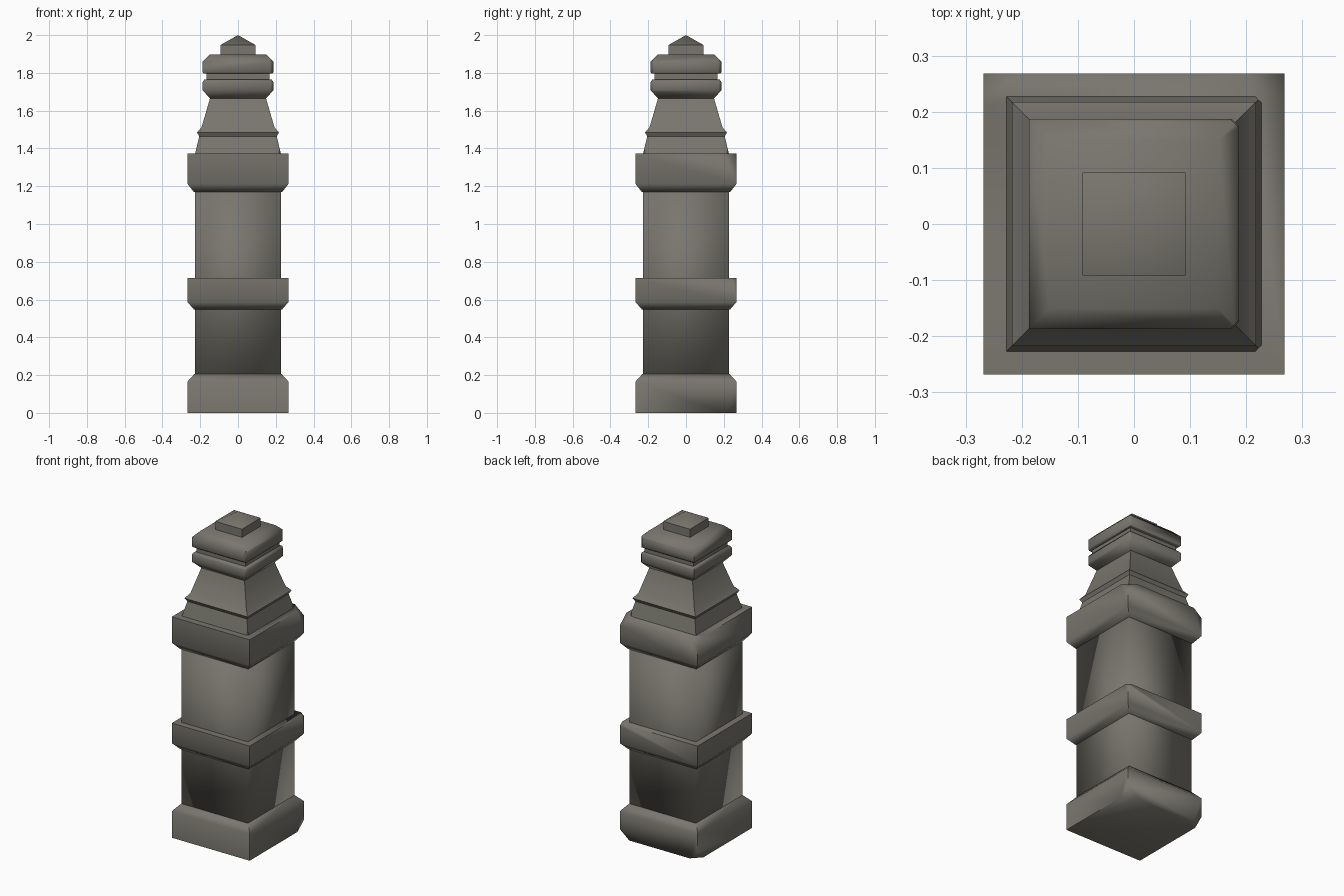
import bpy, bmesh, math
from mathutils import Vector

if "Cube" in bpy.data.objects:
    bpy.data.objects.remove(bpy.data.objects["Cube"])

stone = bpy.data.materials.new("weathered_grey_stone")
stone.diffuse_color = (0.19, 0.182, 0.155, 1)
stone.use_nodes = True
stone.node_tree.nodes["Principled BSDF"].inputs["Base Color"].default_value = stone.diffuse_color


def square_loft(name, profile, chips=(), angle=60):
    """Stack square rings (half width, z); chips = (sx, sy, z, sz, depth) cut worn corners."""
    bm = bmesh.new()
    rings = []
    for half, z in profile:
        if half == 0:
            rings.append([bm.verts.new((0, 0, z))])
        else:
            rings.append([bm.verts.new((sx * half, sy * half, z))
                          for sx, sy in ((-1, -1), (1, -1), (1, 1), (-1, 1))])
    for a, b in zip(rings, rings[1:]):
        for i in range(4):
            j = (i + 1) % 4
            if len(b) == 1:
                bm.faces.new((a[i], a[j], b[0]))
            else:
                bm.faces.new((a[i], a[j], b[j], b[i]))
    bm.faces.new(rings[0][::-1])
    if len(rings[-1]) == 4:
        bm.faces.new(rings[-1])
    # knock off worn corners with a slanted plane
    widest = max(p[0] for p in profile)
    for sx, sy, z, sz, depth in chips:
        normal = Vector((sx, sy, sz)).normalized()
        point = Vector((sx * widest, sy * widest, z)) - normal * depth
        cut = bmesh.ops.bisect_plane(bm, geom=bm.verts[:] + bm.edges[:] + bm.faces[:],
                                     plane_co=point, plane_no=normal, clear_outer=True)
        edges = [e for e in cut["geom_cut"] if isinstance(e, bmesh.types.BMEdge)]
        bmesh.ops.holes_fill(bm, edges=edges, sides=0)
    bmesh.ops.recalc_face_normals(bm, faces=bm.faces[:])
    mesh = bpy.data.meshes.new(name)
    bm.to_mesh(mesh)
    bm.free()
    mesh.materials.append(stone)
    obj = bpy.data.objects.new(name, mesh)
    bpy.context.collection.objects.link(obj)
    bpy.ops.object.select_all(action='DESELECT')
    obj.select_set(True)
    bpy.context.view_layer.objects.active = obj
    bpy.ops.object.shade_smooth_by_angle(angle=math.radians(angle))
    return obj


# plinth, worn at the two back bottom corners
square_loft("base_plinth", [(0.268, 0), (0.268, 0.165), (0.23, 0.207)],
            [(1, 1, 0, -1.2, 0.035), (-1, 1, 0, -1.2, 0.03)])

# square shaft, shaded softly round its corners
square_loft("shaft", [(0.228, 0.19), (0.228, 1.2)], angle=100)

# projecting bands with undercut lower edges
square_loft("middle_band", [(0.234, 0.548), (0.268, 0.588), (0.268, 0.713)],
            [(1, 1, 0.713, 1.2, 0.012)])
square_loft("upper_band", [(0.234, 1.17), (0.268, 1.213), (0.268, 1.374)],
            [(1, 1, 1.374, 1.2, 0.035), (-1, 1, 1.374, 1.2, 0.03)])

# tapering spire with a small moulding
square_loft("tapered_spire", [(0.228, 1.37), (0.205, 1.463), (0.217, 1.484),
                              (0.193, 1.512), (0.144, 1.68)],
            [(1, s, 1.484, 0, 0.009) for s in (1, -1)], angle=40)

# two collars with a recessed neck between
square_loft("lower_collar", [(0.147, 1.663), (0.187, 1.708), (0.187, 1.752), (0.178, 1.765)],
            [(1, s, 1.73, 0, 0.009) for s in (1, -1)])
square_loft("neck", [(0.167, 1.755), (0.167, 1.81)])
square_loft("upper_collar", [(0.18, 1.796), (0.187, 1.803), (0.187, 1.86), (0.15, 1.897)],
            [(1, s, 1.83, 0, 0.011) for s in (1, -1)])

# pointed finial
square_loft("finial", [(0.092, 1.89), (0.092, 1.948), (0, 2.0)])
